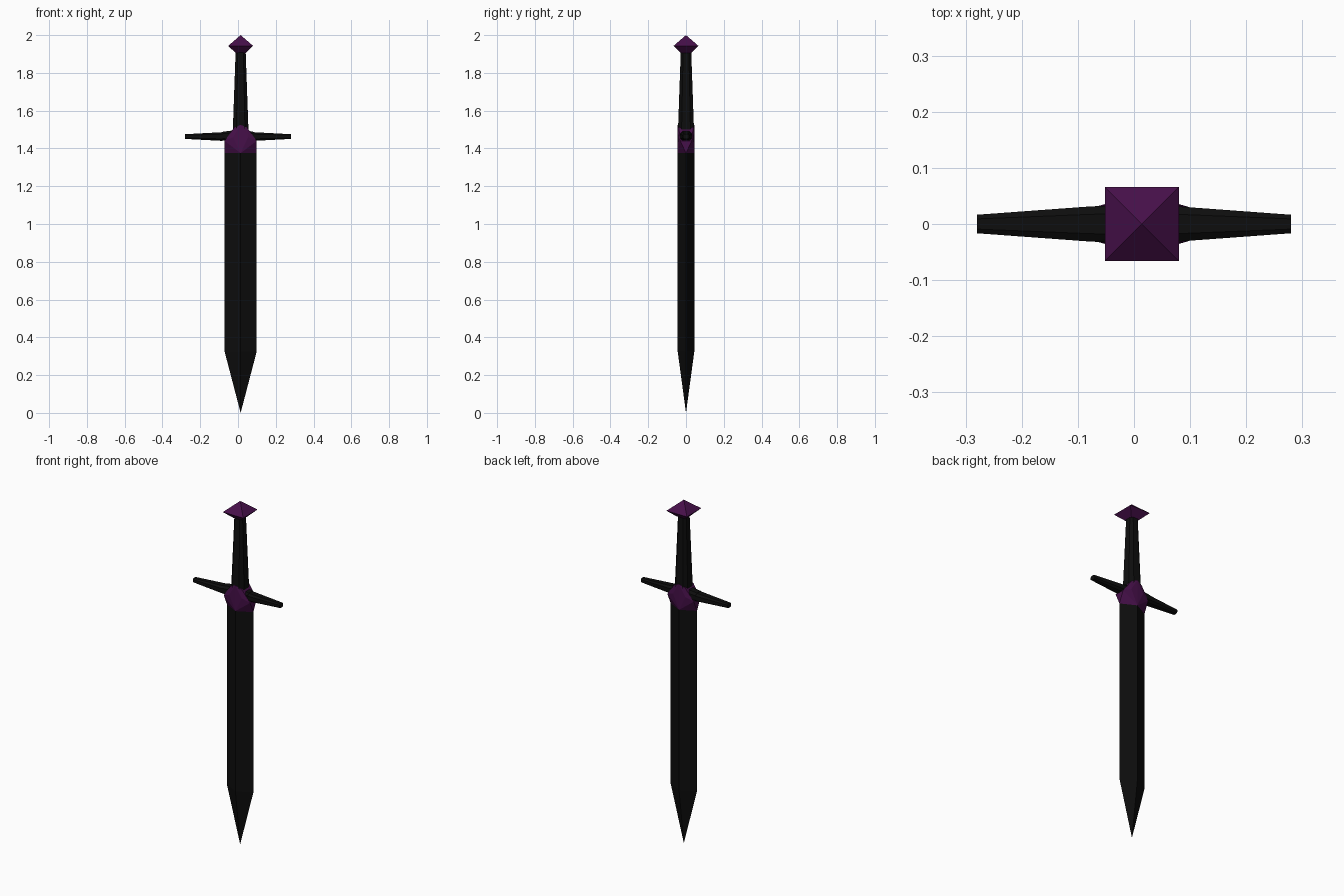
import bpy, bmesh

if "Cube" in bpy.data.objects:
    bpy.data.objects.remove(bpy.data.objects["Cube"])

CX = 0.014  # blade axis


def material(name, rgb):
    m = bpy.data.materials.new(name)
    m.diffuse_color = (*rgb, 1)
    m.use_nodes = True
    m.node_tree.nodes["Principled BSDF"].inputs["Base Color"].default_value = m.diffuse_color
    return m


BLACK = material("black metal", (0.004, 0.004, 0.004))
PURPLE = material("deep purple", (0.062, 0.005, 0.068))


def hull(name, points, mat):
    """Flat-faced convex part wrapped around a few points."""
    bm = bmesh.new()
    for p in points:
        bm.verts.new(p)
    res = bmesh.ops.convex_hull(bm, input=bm.verts[:])
    junk = {v for v in res["geom_interior"] + res["geom_unused"]
            if isinstance(v, bmesh.types.BMVert)}
    bmesh.ops.delete(bm, geom=list(junk), context='VERTS')
    bmesh.ops.dissolve_limit(bm, angle_limit=0.01, verts=bm.verts[:], edges=bm.edges[:])
    bmesh.ops.recalc_face_normals(bm, faces=bm.faces[:])
    me = bpy.data.meshes.new(name)
    bm.to_mesh(me)
    bm.free()
    me.materials.append(mat)
    ob = bpy.data.objects.new(name, me)
    bpy.context.collection.objects.link(ob)
    return ob


def chamfered(a, b, k=0.55):
    """Corners of a rectangle with cut corners, half sizes a and b."""
    return [(sx * u, sy * v) for sx in (-1, 1) for sy in (-1, 1)
            for u, v in ((a, b * k), (a * k, b))]


def diamond(a, b):
    return [(a, 0), (0, b), (-a, 0), (0, -b)]


def mirrored(x, y, z):
    return [(CX + sx * x, sy * y, z) for sx in (-1, 1) for sy in (-1, 1)]


# Diamond-section blade with a pointed tip
hull("blade", [(CX + x, y, z) for z in (0.325, 1.375) for x, y in diamond(0.085, 0.044)]
     + [(CX, 0, 0)], BLACK)

# Faceted collar joining blade and guard
collar = [(CX + x, y, 1.375) for x, y in diamond(0.085, 0.044)]
collar += mirrored(0.085, 0.030, 1.44) + mirrored(0.04, 0.043, 1.46)
collar += mirrored(0.035, 0.038, 1.51) + mirrored(0, 0.045, 1.525)
hull("collar", collar, PURPLE)

# Tapered guard arms
for side, label in ((-1, "left"), (1, "right")):
    pts = []
    for x, hy, hz in ((0.082, 0.031, 0.023), (0.28, 0.0165, 0.0125)):
        pts += [(side * x, y, 1.463 + z) for y, z in chamfered(hy, hz)]
    hull(label + "_guard_arm", pts, BLACK)
    root = []
    for x, hy, hz in ((CX, 0.036, 0.036), (side * 0.082, 0.031, 0.023)):
        root += [(x, y, 1.465 + z) for y, z in chamfered(hy, hz)]
    hull(label + "_guard_root", root, BLACK)

# Tapered grip
hull("grip", [(CX + x, y, z) for z, a, b in ((1.48, 0.042, 0.043), (1.93, 0.026, 0.027))
              for x, y in chamfered(a, b)], BLACK)

# Square pyramid pommel
hull("pommel", mirrored(0.026, 0.026, 1.905) + mirrored(0.066, 0.066, 1.943)
     + [(CX, 0, 2.0)], PURPLE)
